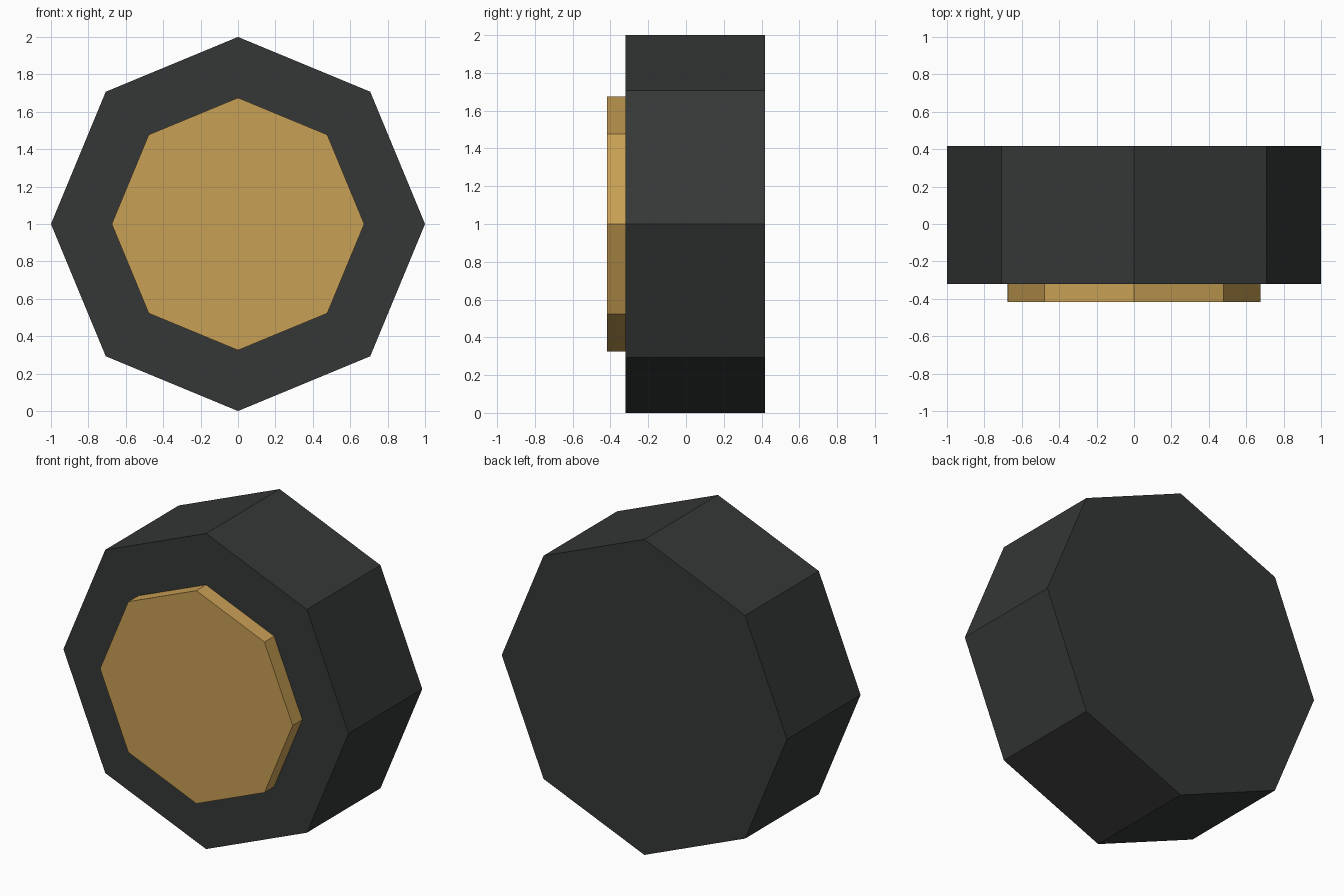
import bpy
import math

if "Cube" in bpy.data.objects:
    bpy.data.objects.remove(bpy.data.objects["Cube"])


def material(name, color):
    mat = bpy.data.materials.new(name)
    mat.diffuse_color = (*color, 1.0)
    mat.use_nodes = True
    mat.node_tree.nodes["Principled BSDF"].inputs["Base Color"].default_value = mat.diffuse_color
    return mat


def octagon_disc(name, radius, y_front, y_back, mat):
    """Eight-sided disc lying along the y axis, centred on the axle at z = 1."""
    bpy.ops.mesh.primitive_cylinder_add(
        vertices=8, radius=radius, depth=y_back - y_front,
        location=(0, (y_front + y_back) / 2, 1.0),
        rotation=(math.pi / 2, 0, 0))
    obj = bpy.context.object
    obj.name = name
    obj.data.materials.append(mat)
    return obj


rubber = material("dark_rubber", (0.036, 0.039, 0.038))
brass = material("brass", (0.58, 0.35, 0.09))

# Tyre: thick octagonal block
octagon_disc("tyre", 1.0, -0.32, 0.417, rubber)

# Hub cap: smaller octagon standing proud of the front face
octagon_disc("hub_cap", 0.675, -0.417, -0.31, brass)
